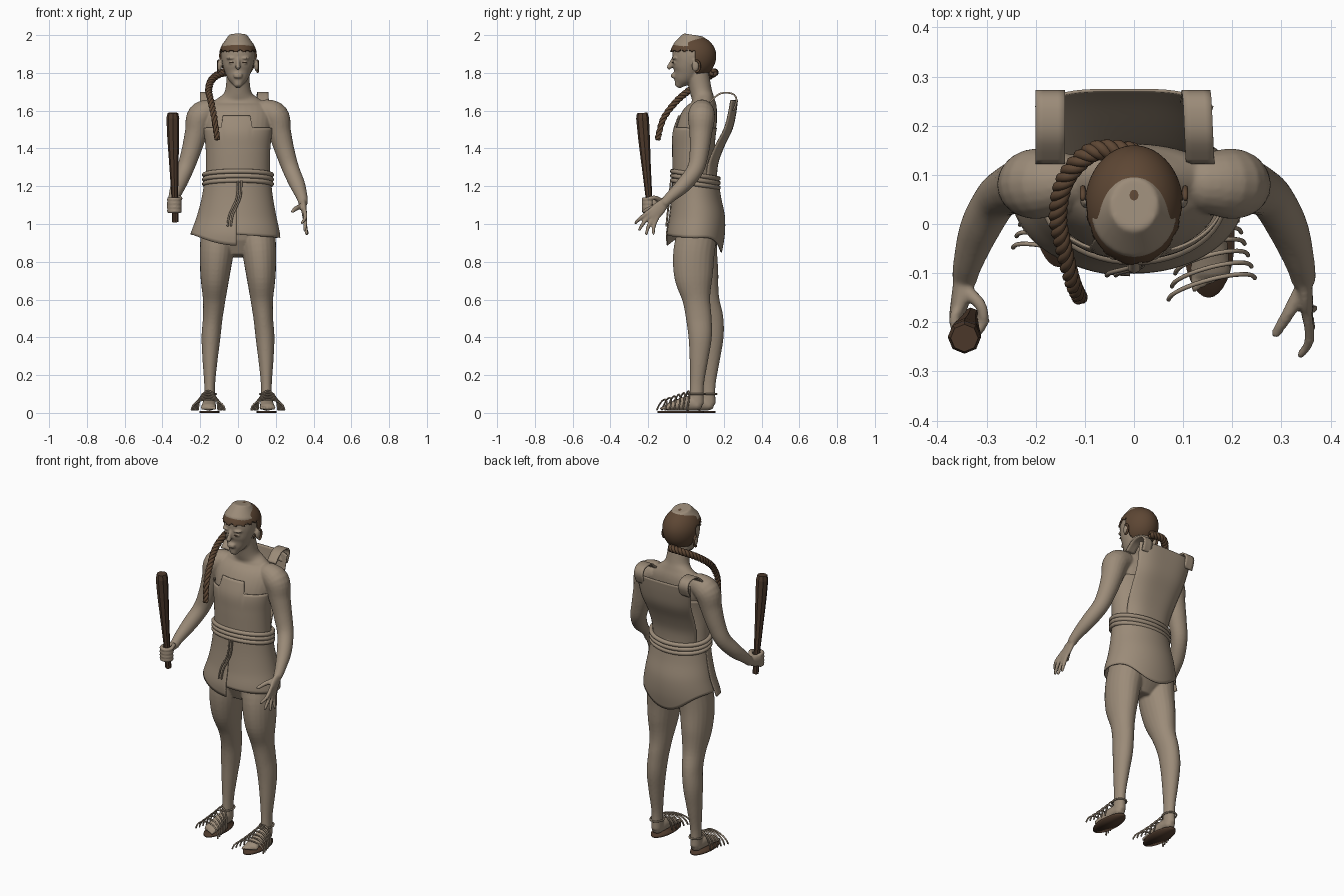
import bpy, bmesh
from math import sin, cos, pi, radians, atan2
from mathutils import Vector

cube = bpy.data.objects.get("Cube")
if cube:
    bpy.data.objects.remove(cube, do_unlink=True)


def material(name, rgb):
    m = bpy.data.materials.new(name)
    m.use_nodes = True
    m.diffuse_color = (*rgb, 1)
    m.node_tree.nodes["Principled BSDF"].inputs["Base Color"].default_value = (*rgb, 1)
    return m


TAN = material("tan", (0.33, 0.26, 0.19))
HAIR = material("hair brown", (0.11, 0.062, 0.034))
WOOD = material("dark wood", (0.075, 0.042, 0.025))


def finish(name, bm, mat, smooth=True):
    bmesh.ops.recalc_face_normals(bm, faces=bm.faces)
    me = bpy.data.meshes.new(name)
    bm.to_mesh(me)
    bm.free()
    me.materials.append(mat)
    me.polygons.foreach_set("use_smooth", [smooth] * len(me.polygons))
    ob = bpy.data.objects.new(name, me)
    bpy.context.collection.objects.link(ob)
    return ob


def along(pts, f):
    """Point on a smooth spline through pts, f from 0 to 1."""
    x = min(max(f, 0), 1) * (len(pts) - 1)
    i = min(int(x), len(pts) - 2)
    t = x - i
    p = [pts[min(max(j, 0), len(pts) - 1)] for j in range(i - 1, i + 3)]
    return [b + 0.5 * t * (c - a + t * (2*a - 5*b + 4*c - d + t * (3*(b - c) + d - a)))
            for a, b, c, d in zip(*p)]


def tube(name, pts, mat=TAN, ref=(1, 0, 0), n=16, k=5, rounded=True, smooth=True):
    """Sweep an ellipse along (x, y, z, radius[, second radius])."""
    pts = [tuple(p) if len(p) == 5 else (*p, p[3]) for p in pts]
    m = (len(pts) - 1) * k
    path = [along(pts, i / m) for i in range(m + 1)]
    if rounded:
        for end, nxt in ((0, 1), (-1, -2)):
            p, q = Vector(path[end][:3]), Vector(path[nxt][:3])
            r = min(path[end][3:])
            tip = p + (p - q).normalized() * r * 0.7
            row = [*tip, path[end][3] * 0.55, path[end][4] * 0.55]
            path = [row] + path if end == 0 else path + [row]
    bm = bmesh.new()
    rings = []
    for i, p in enumerate(path):
        a, b = path[max(i - 1, 0)], path[min(i + 1, len(path) - 1)]
        t = (Vector(b[:3]) - Vector(a[:3])).normalized()
        u = Vector(ref)
        u = (u - t * u.dot(t)).normalized()
        v = t.cross(u)
        rings.append([bm.verts.new(Vector(p[:3]) + u * p[3] * cos(2*pi*j/n) + v * p[4] * sin(2*pi*j/n))
                      for j in range(n)])
    for r, s in zip(rings, rings[1:]):
        for j in range(n):
            bm.faces.new((r[j], r[(j+1) % n], s[(j+1) % n], s[j]))
    bm.faces.new(rings[0])
    bm.faces.new(rings[-1])
    return finish(name, bm, mat, smooth)


def ball(name, loc, size, mat=TAN):
    bm = bmesh.new()
    bmesh.ops.create_uvsphere(bm, u_segments=24, v_segments=16, radius=1)
    for v in bm.verts:
        v.co = Vector(loc) + Vector(s * c for s, c in zip(size, v.co))
    return finish(name, bm, mat)


def modify(ob, kind, **settings):
    mod = ob.modifiers.new(kind.lower(), kind)
    for key, val in settings.items():
        setattr(mod, key, val)
    bpy.context.view_layer.objects.active = ob
    bpy.ops.object.modifier_apply(modifier=mod.name)


def sheet(name, point, nu, nv, thick=0.006):
    """Cloth sheet from point(u, v), u and v from 0 to 1."""
    bm = bmesh.new()
    g = [[bm.verts.new(point(i / nu, j / nv)) for i in range(nu + 1)] for j in range(nv + 1)]
    for j in range(nv):
        for i in range(nu):
            bm.faces.new((g[j][i], g[j][i+1], g[j+1][i+1], g[j+1][i]))
    bmesh.ops.remove_doubles(bm, verts=bm.verts, dist=0.0001)
    ob = finish(name, bm, TAN)
    modify(ob, "SOLIDIFY", thickness=thick, offset=0)
    return ob


def wrap(name, rings, a0, a1, limit, grow=lambda u, v: 1, nu=72):
    """Cloth around rings of (z, y centre, x radius, y radius), trimmed by limit(angle)."""
    def point(u, v):
        a = radians(a0 + (a1 - a0) * u)
        z, yc, rx, ry = along(rings, v * limit(a))
        s = grow(u, v)
        return (rx * s * cos(a), yc + ry * s * sin(a), z)
    return sheet(name, point, nu, 20)


# Torso, neck and face
body = [tube("torso", [
    (0, .06, .90, .165, .10), (0, .07, .98, .192, .122), (0, .06, 1.08, .18, .118),
    (0, .05, 1.2, .158, .108), (0, .04, 1.38, .158, .102), (0, .045, 1.48, .17, .104),
    (0, .07, 1.56, .18, .098), (0, .09, 1.62, .165, .075), (0, .09, 1.66, .115, .06),
    (0, .08, 1.7, .07, .058), (0, .06, 1.8, .06, .06)], n=32)]
body.append(tube("face", [
    (0, -.036, 1.742, .028, .028), (0, -.022, 1.765, .048, .048), (0, -.002, 1.80, .067, .072),
    (0, .01, 1.84, .081, .083), (0, .02, 1.88, .088, .094), (0, .03, 1.94, .088, .098)], n=28))
body.append(ball("skull", (0, .04, 1.892), (.091, .112, .098)))
body.append(tube("nose", [(0, -.068, 1.878, .008), (0, -.081, 1.85, .01), (0, -.09, 1.828, .014)]))
for z in (1.779, 1.791):
    body.append(ball("lip", (0, -.066, z), (.025, .014, .007)))
for s in (1, -1):
    body.append(ball("brow", (s * .035, -.055, 1.878), (.027, .02, .009)))
    body.append(ball("eyelid", (s * .034, -.056, 1.855), (.016, .014, .009)))
    body.append(ball("ear", (s * .098, .05, 1.838), (.012, .02, .033)))
    ball("eye", (s * .034, -.0685, 1.855), (.011, .005, .003), HAIR)
    # Arms, mirrored
    body.append(tube("arm", [(s * x, y, z, r) for x, y, z, r in (
        (.13, .085, 1.605, .058), (.197, .082, 1.572, .072), (.222, .078, 1.48, .06),
        (.25, .07, 1.38, .051), (.28, .05, 1.29, .045), (.314, -.01, 1.21, .041),
        (.338, -.08, 1.145, .03), (.345, -.115, 1.11, .025))], n=20))
    # Legs, the right one standing a little further back
    def back(z):
        return 0 if s > 0 else .062 * min(1, max(0, (.95 - z) / .45))
    body.append(tube("leg", [(s * x, y + back(z), z, rx, ry) for x, y, z, rx, ry in (
        (.1, .065, .97, .095, .105), (.113, .042, .85, .09, .11), (.122, .04, .72, .077, .102),
        (.126, .055, .6, .06, .074), (.134, .068, .5, .052, .068), (.143, .075, .4, .05, .062),
        (.148, .068, .28, .04, .049), (.15, .058, .15, .029, .037), (.151, .055, .05, .03, .04))], n=22))
    dy = back(0)
    body.append(tube("foot", [(s * x, y + dy, z, rx, rz) for x, y, z, rx, rz in (
        (.151, .065, .04, .03, .028), (.152, .01, .05, .033, .04),
        (.154, -.05, .04, .038, .028), (.156, -.1, .03, .04, .018))]))
    for i in range(5):
        x = s * (.124 + .016 * i)
        tip = -.132 + .008 * i + dy
        body.append(tube("toe", [(x, -.09 + dy, .03, .01), (x, tip, .024, .009)]))
    # Sandal: flat sole and bowed cords
    tube("sandal_sole", [(s * .152, -.028 + dy, z, .053, .122) for z in (0, .011)],
         WOOD, n=32, k=1, rounded=False)
    for i in range(6):
        w, h, yc = .088 - .007 * i, .055 + .009 * i, -.132 + .025 * i + dy
        cord = []
        for j in range(9):
            a = pi * j / 8
            d = w * cos(a)
            cord.append((s * (.158 + d), yc + .25 * d + .02 * sin(a), .016 + h * sin(a), .0045))
        tube("sandal_cord", cord, ref=(0, 1, 0), n=8, k=2)
    tube("heel_cord", [(s * .152 + .036 * cos(a), .055 + dy + .045 * sin(a), .1, .005)
                       for a in (2 * pi * j / 16 for j in range(17))], ref=(0, 0, 1), n=8, k=1)

# Open left hand
body.append(tube("palm", [(.345, -.108, 1.118, .018, .025), (.349, -.145, 1.08, .015, .037),
                          (.353, -.182, 1.04, .012, .036)]))
for base, tip in (((-.203, 1.058), (.338, -.268, 1.005)), ((-.198, 1.04), (.353, -.248, .968)),
                  ((-.186, 1.025), (.363, -.21, .947)), ((-.168, 1.02), (.367, -.172, .948))):
    y, z = base
    mid = (.357, (y + tip[1]) / 2, (z + tip[2]) / 2 + .004)
    body.append(tube("finger", [(.352, y + .02, z + .02, .011), (*mid, .0105), (*tip, .0085)], n=10))
body.append(tube("thumb", [(.34, -.135, 1.095, .016), (.312, -.185, 1.085, .013), (.288, -.224, 1.066, .01)]))

# Right hand gripping the club
body.append(tube("fist", [(-.345, -.108, 1.118, .022), (-.352, -.15, 1.105, .02, .034),
                          (-.362, -.19, 1.1, .015, .036)]))
for i in range(4):
    z = 1.068 + .021 * i
    body.append(tube("grip_finger", [(-.337 + .029 * cos(a), -.195 + .029 * sin(a), z, .0115)
                                     for a in (radians(150 + 33 * j) for j in range(8))],
                     ref=(0, 0, 1), n=10, k=2))
body.append(tube("grip_thumb", [(-.338, -.14, 1.125, .015), (-.312, -.165, 1.14, .012),
                                (-.303, -.2, 1.135, .01)]))

# Blend all skin parts into one surface
bpy.ops.object.select_all(action='DESELECT')
for ob in body:
    ob.select_set(True)
bpy.context.view_layer.objects.active = body[0]
bpy.ops.object.join()
skin = body[0]
skin.name = "body"
modify(skin, "REMESH", mode='VOXEL', voxel_size=0.006, use_smooth_shade=True)
modify(skin, "SMOOTH", factor=0.5, iterations=4)

# Club
tube("club", [(-.332, -.187, 1.01, .017), (-.335, -.197, 1.15, .018), (-.339, -.21, 1.3, .024),
              (-.343, -.222, 1.45, .031), (-.345, -.23, 1.56, .034), (-.345, -.232, 1.588, .028)],
     WOOD, n=8, k=1, rounded=False, smooth=False)

# Hair cap with a scalloped fringe and low back
bm = bmesh.new()
bmesh.ops.create_uvsphere(bm, u_segments=72, v_segments=48, radius=1)
for v in bm.verts:
    x, y, z = v.co
    v.co = (.1 * x, .037 + .123 * y, 1.89 + z * (.11 if z > 0 else .122))


def bald(f):
    x, y, z = f.calc_center_median()
    fringe = 1.916 + .006 * sin(16 * atan2(y - .04, x))
    return z < fringe and (y < .05 + .2 * max(0, 1.83 - z) or z < 1.772)


bmesh.ops.delete(bm, geom=[f for f in bm.faces if bald(f)], context='FACES')
hair = finish("hair", bm, HAIR)
modify(hair, "SOLIDIFY", thickness=0.008, offset=-1)
for s in (1, -1):
    tube("ear_lock", [(s * .104, .055 + .018 * cos(a), 1.835 + .03 * sin(a), .006)
                      for a in (radians(-100 + 25 * j) for j in range(9))], HAIR, n=8, k=2)

# Braid: three strands twisted around one path
path = [(.0, .145, 1.8), (-.08, .148, 1.8), (-.137, .095, 1.765), (-.155, .02, 1.71),
        (-.143, -.05, 1.65), (-.125, -.118, 1.56), (-.11, -.15, 1.45)]
for k in range(3):
    strand = []
    for i in range(141):
        f = i / 140
        p = Vector(along(path, f))
        t = (Vector(along(path, f + .01)) - Vector(along(path, f - .01))).normalized()
        u = t.cross(Vector((1, 1, -1))).normalized()
        a = f * 2 * pi * 8 + k * 2 * pi / 3
        r = .011 - .003 * f
        strand.append((*(p + r * (u * cos(a) + t.cross(u) * sin(a))), r * 1.05))
    tube("braid_strand", strand, HAIR, ref=(1, 1, -1), n=8, k=1)

# Tunic body with a stepped neckline
wrap("tunic", [(1.22, .05, .168, .117), (1.31, .043, .166, .112), (1.4, .04, .168, .11),
               (1.49, .045, .178, .112), (1.58, .072, .188, .108)], 0, 360,
     lambda a: .97 if sin(a) < 0 and abs(cos(a) + .05) < .45 else .8)

# Loose tunic back standing off the shoulders, with two straps
profile = [(.16, 1.23), (.168, 1.32), (.2, 1.41), (.243, 1.5), (.262, 1.58), (.272, 1.655)]


def back_panel(u, v):
    y, z = along(profile, v)
    left, right = -.14 - .06 * v, .14 + .02 * v
    w = 2 * u - 1
    return (left + (right - left) * u, y - .035 * w ** 4 - .02 * (1 - v) * w * w, z)


sheet("tunic_back", back_panel, 24, 20)
for x0, x1, lean in ((-.2, -.14, 0), (.1, .158, .012)):
    hook = [(.25, 1.6), (.268, 1.655), (.245, 1.69), (.18, 1.69), (.125, 1.645)]
    sheet("shoulder_strap",
          lambda u, v: (x0 + (x1 - x0) * u + lean * (v - .5), *along(hook, v)), 4, 16, .009)

# Wrapped skirt, longer at the back, with an overlapping front flap
skirt = [(1.24, .05, .17, .118), (1.14, .055, .182, .128), (1.04, .06, .2, .143),
         (.94, .052, .22, .15), (.84, .05, .222, .135)]
wrap("skirt", skirt, 0, 360, lambda a: .74 + .22 * max(0, sin(a)) ** 4 + .04 * cos(a))
wrap("skirt_flap", skirt, 175, 268, lambda a: .74 + .13 * max(0, -sin(a)) ** 2,
     lambda u, v: 1.02 + .1 * v * v * (1 - u) ** 2 + .02 * v, 30)

# Rope belt, dipping at the back, and its hanging cord
for i in range(3):
    ring = []
    for j in range(49):
        a = 2 * pi * j / 48
        y = .122 * sin(a)
        ring.append((.178 * cos(a), .05 + y, 1.212 + .024 * i - .16 * y, .0125))
    tube("belt_rope", ring, ref=(0, 0, 1), n=10, k=1)
for d in (0, .018):
    tube("belt_cord", [(d, -.08, 1.23, .005), (d - .006, -.088, 1.14, .005),
                       (d - .045, -.098, 1.05, .005), (d - .055, -.104, .99, .005)], n=8)
